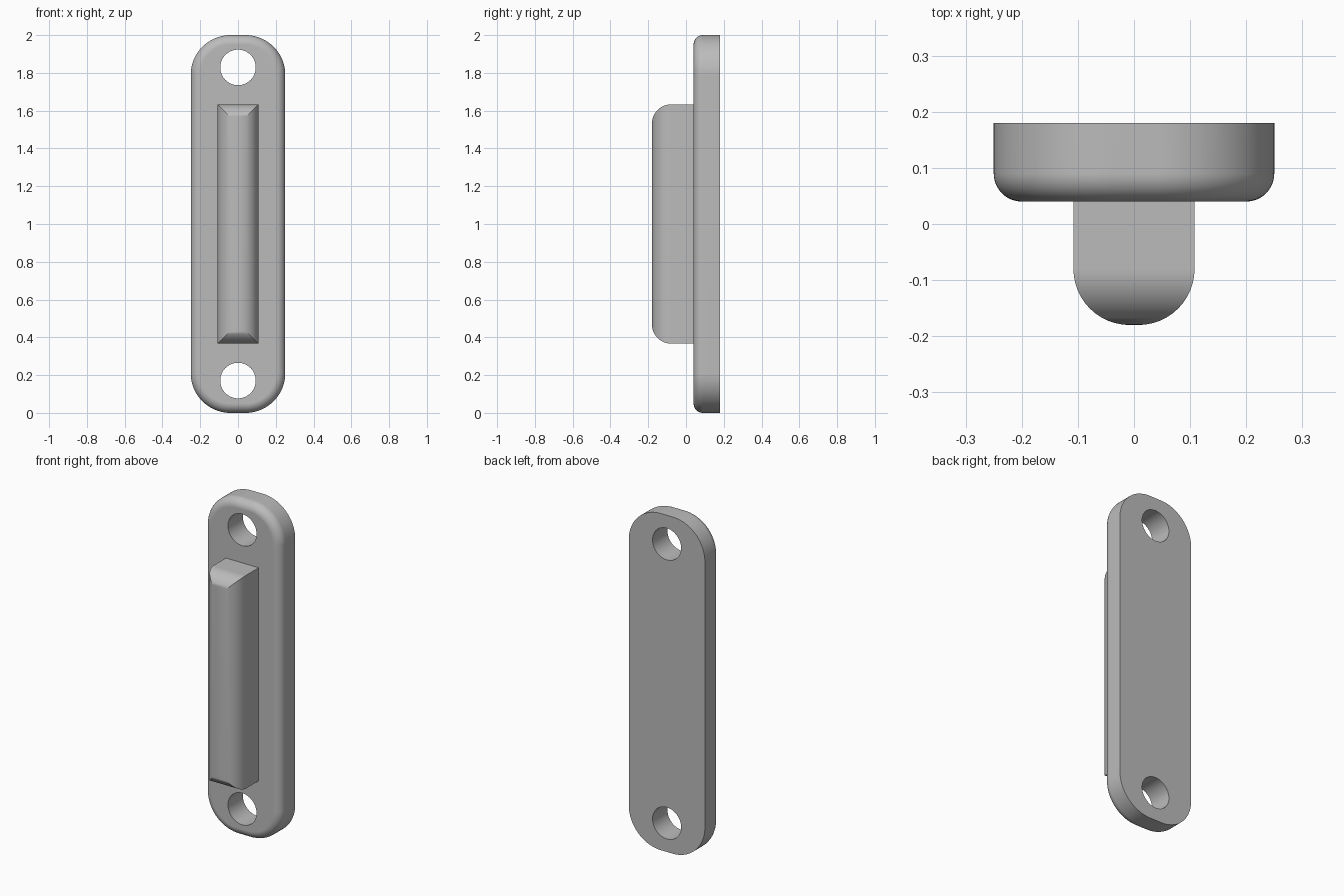
import bpy
import bmesh
from math import sin, cos, pi, radians

if "Cube" in bpy.data.objects:
    bpy.data.objects.remove(bpy.data.objects["Cube"])

metal = bpy.data.materials.new("plain grey")
metal.use_nodes = True
GREY = (0.5, 0.5, 0.5, 1)
metal.diffuse_color = GREY
metal.node_tree.nodes["Principled BSDF"].inputs["Base Color"].default_value = GREY


def outline(half_w, half_h, radius, steps):
    """Rounded rectangle in x, z; a zero radius gives plain corners."""
    if radius <= 0:
        return [(half_w, half_h), (-half_w, half_h), (-half_w, -half_h), (half_w, -half_h)]
    points = []
    for quarter, (sx, sz) in enumerate([(1, 1), (-1, 1), (-1, -1), (1, -1)]):
        for i in range(steps + 1):
            a = (quarter + i / steps) * pi / 2
            points.append((sx * (half_w - radius) + radius * cos(a),
                           sz * (half_h - radius) + radius * sin(a)))
    return points


def filleted_block(name, half_w, half_h, corner, back, front, fillet, steps=12):
    """Block standing at z = 1 with a round fillet around its front face."""
    layers = [(back, 0)]
    for i in range(steps + 1):
        a = i / steps * pi / 2
        layers.append((front + fillet * (1 - sin(a)), fillet * (1 - cos(a))))
    bm = bmesh.new()
    rings = [[bm.verts.new((x, y, z + 1))
              for x, z in outline(half_w - inset, half_h - inset, corner - inset, 20)]
             for y, inset in layers]
    for lower, upper in zip(rings, rings[1:]):
        for i in range(len(lower)):
            j = (i + 1) % len(lower)
            bm.faces.new((lower[i], lower[j], upper[j], upper[i]))
    bm.faces.new(rings[0])
    bm.faces.new(rings[-1])
    bmesh.ops.recalc_face_normals(bm, faces=bm.faces)
    mesh = bpy.data.meshes.new(name)
    bm.to_mesh(mesh)
    bm.free()
    mesh.materials.append(metal)
    obj = bpy.data.objects.new(name, mesh)
    bpy.context.collection.objects.link(obj)
    return obj


def select(obj):
    bpy.ops.object.select_all(action="DESELECT")
    obj.select_set(True)
    bpy.context.view_layer.objects.active = obj


# Mounting plate and raised grip with mitred rounded ends
plate = filleted_block("mounting_plate", 0.25, 1.0, 0.21, 0.18, 0.04, 0.05)
grip = filleted_block("raised_grip", 0.108, 0.633, 0, 0.06, -0.18, 0.1)

# Screw holes through both ends of the plate
for side in (-1, 1):
    bpy.ops.mesh.primitive_cylinder_add(vertices=64, radius=0.094, depth=0.5,
                                        location=(0, 0.1, 1 + side * 0.829),
                                        rotation=(pi / 2, 0, 0))
    cutter = bpy.context.object
    cutter.name = "hole_cutter"
    cutter.hide_render = True
    cutter.data.materials.append(metal)
    cut = plate.modifiers.new("screw hole", "BOOLEAN")
    cut.object = cutter
    cut.solver = "EXACT"
    select(plate)
    bpy.ops.object.modifier_apply(modifier=cut.name)
    bpy.data.objects.remove(cutter)

# Smooth fillets with crisp edges and flat large faces
for part in (plate, grip):
    select(part)
    bpy.ops.object.shade_smooth_by_angle(angle=radians(30))
    weighted = part.modifiers.new("flat faces", "WEIGHTED_NORMAL")
    weighted.keep_sharp = True
